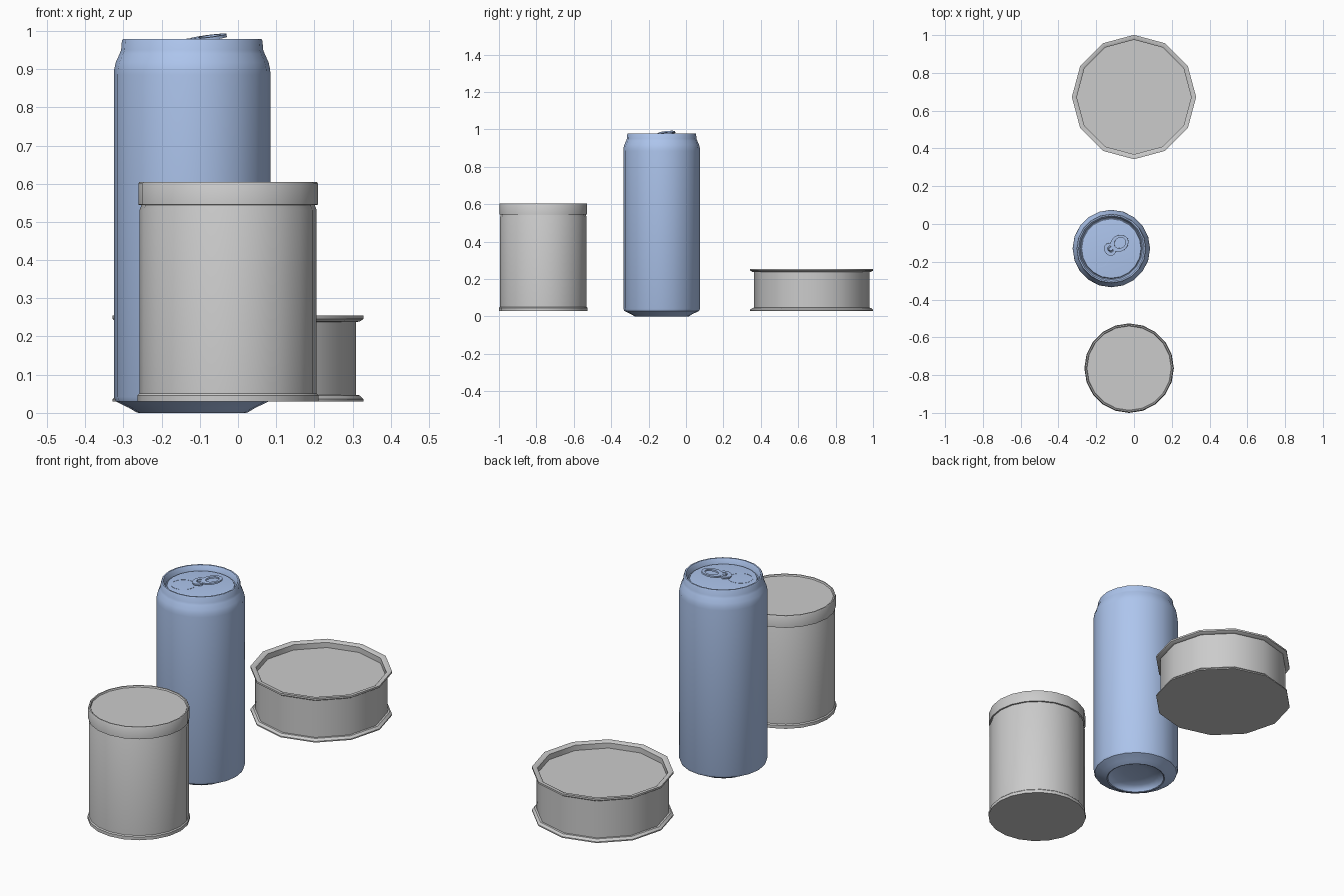
import bpy, bmesh, math
from mathutils import Matrix, Vector

if "Cube" in bpy.data.objects:
    bpy.data.objects.remove(bpy.data.objects["Cube"])

blue = bpy.data.materials.new("blue_metal")
blue.diffuse_color = (0.42, 0.56, 0.85, 1)
blue.use_nodes = True
blue.node_tree.nodes["Principled BSDF"].inputs["Base Color"].default_value = blue.diffuse_color


def finish(name, bm, mat=None, angle=35):
    bmesh.ops.recalc_face_normals(bm, faces=bm.faces)
    me = bpy.data.meshes.new(name)
    bm.to_mesh(me)
    bm.free()
    ob = bpy.data.objects.new(name, me)
    bpy.context.collection.objects.link(ob)
    if mat:
        me.materials.append(mat)
    bpy.ops.object.select_all(action='DESELECT')
    ob.select_set(True)
    bpy.context.view_layer.objects.active = ob
    bpy.ops.object.shade_smooth_by_angle(angle=math.radians(angle))
    return ob


def lathe(name, profile, center, sides, mat=None):
    """Closed turned body; both profile ends are capped with flat discs."""
    bm = bmesh.new()
    rings = [[bm.verts.new((center[0] + r * math.cos(2 * math.pi * i / sides),
                            center[1] + r * math.sin(2 * math.pi * i / sides), z))
              for i in range(sides)] for r, z in profile]
    for a, b in zip(rings, rings[1:]):
        for i in range(sides):
            j = (i + 1) % sides
            bm.faces.new((a[i], a[j], b[j], b[i]))
    bm.faces.new(rings[0])
    bm.faces.new(rings[-1])
    return finish(name, bm, mat)


def oval(rx, ry, cx=0, n=20, taper=0):
    pts = []
    for i in range(n):
        a = 2 * math.pi * i / n
        pts.append((cx + rx * math.cos(a), ry * math.sin(a) * (1 + taper * math.cos(a))))
    return pts


def plate_ring(name, outer, inner, z0, z1, matrix):
    """Flat ring between two outlines, with thickness."""
    bm = bmesh.new()
    loops = [[bm.verts.new((x, y, z)) for x, y in pts]
             for pts, z in ((outer, z0), (outer, z1), (inner, z1), (inner, z0))]
    n = len(outer)
    for k in range(4):
        a, b = loops[k], loops[(k + 1) % 4]
        for i in range(n):
            j = (i + 1) % n
            bm.faces.new((a[i], a[j], b[j], b[i]))
    bmesh.ops.transform(bm, matrix=matrix, verts=bm.verts)
    return finish(name, bm, blue)


# drinks can: domed base, straight wall, shoulder, rim and recessed lid
CAN = (-0.12, -0.13)
lathe("drink_can", [
    (0.06, 0.034), (0.11, 0.026), (0.130, 0.014), (0.136, 0.002), (0.141, 0.0),
    (0.147, 0.002), (0.165, 0.013), (0.188, 0.024), (0.200, 0.030), (0.205, 0.042),
    (0.205, 0.885), (0.204, 0.900), (0.200, 0.918), (0.190, 0.940), (0.186, 0.950),
    (0.184, 0.974), (0.181, 0.979), (0.174, 0.979), (0.171, 0.974), (0.165, 0.950),
    (0.161, 0.948), (0.157, 0.956), (0.150, 0.957)], CAN, 20, blue)

# lid details, laid out along the tab direction
lid = Matrix.Translation((*CAN, 0.957)) @ Matrix.Rotation(math.radians(33), 4, 'Z')
plate_ring("mouth_score", oval(0.058, 0.056, -0.080), oval(0.055, 0.053, -0.080),
           -0.001, 0.001, lid)
tilt = lid @ Matrix.Translation((0, 0, 0.014)) @ Matrix.Rotation(math.radians(-8), 4, 'Y')
plate_ring("pull_tab_ring", oval(0.050, 0.043, 0.053, taper=-0.05),
           oval(0.032, 0.027, 0.056), 0.0, 0.008, tilt)
plate_ring("pull_tab_nose", oval(0.030, 0.035, -0.008), oval(0.014, 0.017, -0.004),
           0.0, 0.008, tilt)

# rivet holding the tab
bm = bmesh.new()
bmesh.ops.create_cone(bm, cap_ends=True, segments=12, radius1=0.013, radius2=0.010,
                      depth=0.022, matrix=lid @ Matrix.Translation((-0.004, 0, 0.010)))
finish("tab_rivet", bm, blue)

# tall tin: base lip, wall, groove, lid with slightly sunken top
lathe("tall_tin", [
    (0.237, 0.030), (0.237, 0.046), (0.232, 0.051), (0.232, 0.531), (0.228, 0.541),
    (0.228, 0.544), (0.235, 0.545), (0.235, 0.600), (0.232, 0.605), (0.226, 0.605),
    (0.223, 0.598)], (-0.026, -0.763), 20)

# low tin: flared lips at both ends, sunken top
lathe("low_tin", [
    (0.329, 0.030), (0.329, 0.036), (0.318, 0.046), (0.309, 0.047), (0.309, 0.238),
    (0.318, 0.239), (0.329, 0.246), (0.329, 0.255), (0.312, 0.255), (0.303, 0.249),
    (0.303, 0.222)], (0, 0.672), 12)
